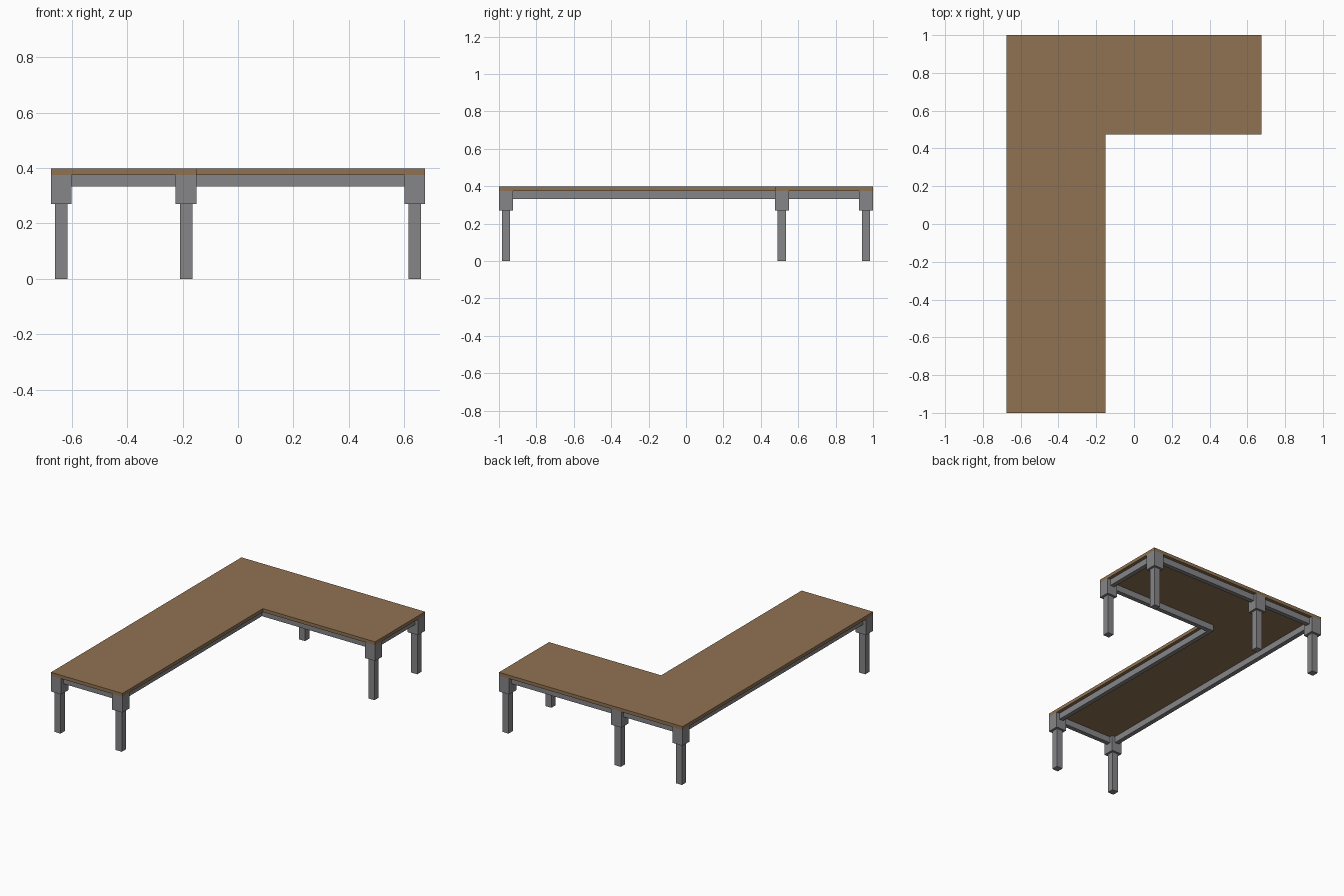
import bpy
import bmesh

if "Cube" in bpy.data.objects:
    bpy.data.objects.remove(bpy.data.objects["Cube"])


def material(name, rgb):
    m = bpy.data.materials.new(name)
    m.diffuse_color = (*rgb, 1)
    m.use_nodes = True
    m.node_tree.nodes["Principled BSDF"].inputs["Base Color"].default_value = m.diffuse_color
    return m


wood = material("brown wood", (0.28, 0.17, 0.085))
metal = material("grey metal", (0.24, 0.24, 0.25))


def finish(name, bm, mat):
    bmesh.ops.recalc_face_normals(bm, faces=bm.faces)
    me = bpy.data.meshes.new(name)
    bm.to_mesh(me)
    bm.free()
    me.materials.append(mat)
    ob = bpy.data.objects.new(name, me)
    bpy.context.collection.objects.link(ob)
    return ob


def prism(name, outline, z0, z1, mat):
    """Extrude a flat outline from z0 up to z1."""
    bm = bmesh.new()
    face = bm.faces.new([bm.verts.new((x, y, z0)) for x, y in outline])
    ext = bmesh.ops.extrude_face_region(bm, geom=[face])
    for v in ext["geom"]:
        if isinstance(v, bmesh.types.BMVert):
            v.co.z = z1
    return finish(name, bm, mat)


def box(name, x0, x1, y0, y1, z0, z1, mat):
    return prism(name, [(x0, y0), (x1, y0), (x1, y1), (x0, y1)], z0, z1, mat)


TOP, UNDER, BLOCK, RAIL = 0.3975, 0.375, 0.27, 0.333

# L-shaped table top
prism("table_top", [(-0.675, -1), (-0.15, -1), (-0.15, 0.475),
                    (0.675, 0.475), (0.675, 1), (-0.675, 1)], UNDER, TOP, wood)

# Leg centre lines; the inner corner has no leg
L, M, R = -0.6375, -0.1875, 0.6375
F, N, B = -0.9625, 0.5125, 0.9625
legs = {"front_left": (L, F), "front_right": (M, F), "wing_front": (R, N),
        "wing_back": (R, B), "back_middle": (M, B), "back_left": (L, B)}
for name, (x, y) in legs.items():
    for part, h, z0, z1 in (("leg", 0.0225, 0, BLOCK), ("leg_block", 0.0375, BLOCK, UNDER)):
        box(f"{name}_{part}", x - h, x + h, y - h, y + h, z0, z1, metal)

# Rails under the edge, running along the leg centre lines
h = 0.015
corners = [(L, F), (M, F), (M, N), (R, N), (R, B), (L, B)]
for i, (ax, ay) in enumerate(corners):
    bx, by = corners[(i + 1) % len(corners)]
    box(f"rail_{i + 1}", min(ax, bx) - h, max(ax, bx) + h,
        min(ay, by) - h, max(ay, by) + h, RAIL, UNDER, metal)
